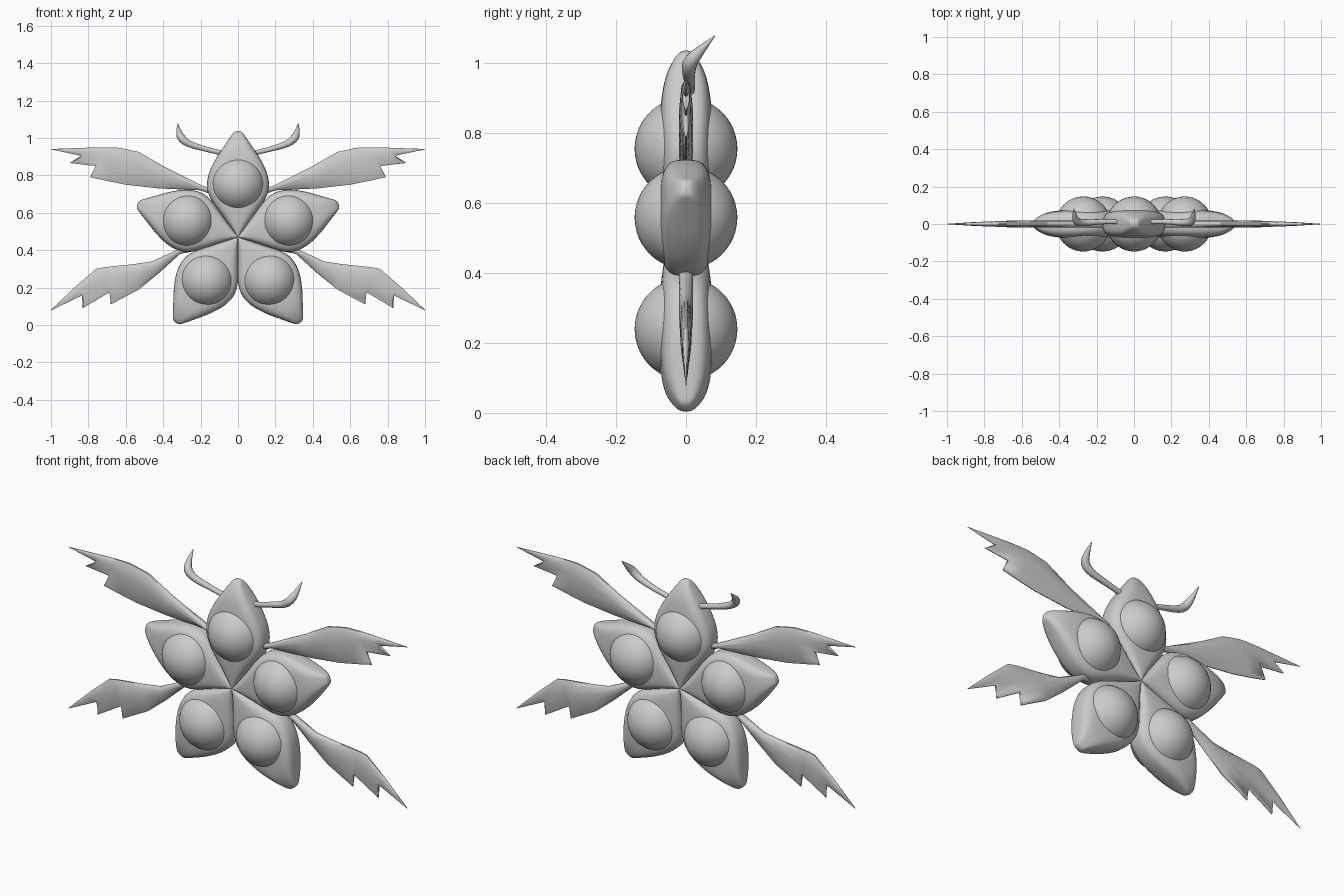
import bpy, bmesh, math
from mathutils import Matrix, Vector

cube = bpy.data.objects.get("Cube")
if cube:
    bpy.data.objects.remove(cube)

grey = bpy.data.materials.new("light grey")
grey.use_nodes = True
grey.diffuse_color = (0.6, 0.6, 0.6, 1)
grey.node_tree.nodes["Principled BSDF"].inputs["Base Color"].default_value = grey.diffuse_color


def finish(name, bm, angle=60):
    bmesh.ops.remove_doubles(bm, verts=bm.verts, dist=1e-5)
    bmesh.ops.recalc_face_normals(bm, faces=bm.faces)
    mesh = bpy.data.meshes.new(name)
    bm.to_mesh(mesh)
    bm.free()
    mesh.materials.append(grey)
    obj = bpy.data.objects.new(name, mesh)
    bpy.context.collection.objects.link(obj)
    bpy.ops.object.select_all(action='DESELECT')
    obj.select_set(True)
    bpy.context.view_layer.objects.active = obj
    bpy.ops.object.shade_smooth_by_angle(angle=math.radians(angle))
    return obj


def loft(rings):
    """Skin closed rings of points, capping both ends."""
    bm = bmesh.new()
    rows = [[bm.verts.new(p) for p in ring] for ring in rings]
    n = len(rows[0])
    for a, b in zip(rows, rows[1:]):
        for i in range(n):
            j = (i + 1) % n
            bm.faces.new((a[i], a[j], b[j], b[i]))
    bm.faces.new(rows[0])
    bm.faces.new(rows[-1])
    return bm


def spline(points, steps):
    """Catmull-Rom interpolation through tuples of any length."""
    pts = [Vector(p) for p in points]
    pts = [pts[0] * 2 - pts[1]] + pts + [pts[-1] * 2 - pts[-2]]
    out = []
    for a, b, c, d in zip(pts, pts[1:], pts[2:], pts[3:]):
        for s in range(steps):
            t = s / steps
            out.append(0.5 * (2 * b + (c - a) * t + (2 * a - 5 * b + 4 * c - d) * t * t
                              + (3 * b - a - 3 * c + d) * t ** 3))
    return out + [pts[-2]]


def power(v, e):
    return math.copysign(abs(v) ** e, v)


# Petals: distance from the hub, half width, half thickness
CENTRE = 0.47
PETAL = [(0, 0.002, 0.055), (0.1, 0.073, 0.068), (0.19, 0.138, 0.074), (0.26, 0.165, 0.075),
         (0.34, 0.156, 0.075), (0.42, 0.118, 0.071), (0.49, 0.072, 0.058),
         (0.54, 0.038, 0.035), (0.56, 0.022, 0.018), (0.566, 0.004, 0.004)]


def petal_mesh():
    rings = []
    for r, w, t in spline(PETAL, 4):
        ring = []
        for k in range(40):
            a = math.tau * k / 40
            ring.append((w * power(math.cos(a), 0.6), t * power(math.sin(a), 0.6), r))
        rings.append(ring)
    return loft(rings)


for k, place in enumerate(("top", "upper_left", "lower_left", "lower_right", "upper_right")):
    turn = Matrix.Translation((0, 0, CENTRE)) @ Matrix.Rotation(math.tau * k / 5, 4, 'Y')
    bm = petal_mesh()
    bm.transform(turn)
    finish(place + "_petal", bm)
    # Ball set through each petal
    bm = bmesh.new()
    bmesh.ops.create_uvsphere(bm, u_segments=48, v_segments=24, radius=0.147)
    bm.transform(turn @ Matrix.Translation((0, 0, 0.285)))
    finish(place + "_ball", bm)

# Wings: leading edge x z, trailing edge x z, half thickness
UPPER_WING = [(0.12, 0.72, 0.12, 0.69, 0.016), (0.19, 0.745, 0.2, 0.72, 0.02),
              (0.4, 0.85, 0.42, 0.73, 0.02), (0.53, 0.925, 0.6, 0.75, 0.02),
              (0.63, 0.947, 0.7, 0.77, 0.018), (0.68, 0.95, 0.79, 0.79, 0.016),
              (0.71, 0.95, 0.76, 0.85, 0.015), (0.74, 0.95, 0.9, 0.866, 0.013),
              (0.83, 0.947, 0.835, 0.904, 0.01), (1, 0.941, 1, 0.939, 0.001)]
LOWER_WING = [(0.15, 0.45, 0.15, 0.41, 0.016), (0.32, 0.405, 0.31, 0.38, 0.02),
              (0.46, 0.34, 0.42, 0.28, 0.02), (0.56, 0.325, 0.53, 0.19, 0.02),
              (0.66, 0.315, 0.68, 0.11, 0.018), (0.72, 0.308, 0.685, 0.176, 0.016),
              (0.76, 0.3, 0.83, 0.09, 0.013), (0.877, 0.198, 0.83, 0.16, 0.01),
              (1, 0.081, 1, 0.078, 0.001)]
# Lens section: position across the wing, share of the thickness
SECTION = [(0, 0.25), (0.1, 0.75), (0.35, 1), (0.65, 0.8), (0.9, 0.4), (1, 0.1)]
SECTION += [(f, -s) for f, s in reversed(SECTION)]


def wing(name, stations, side):
    rings = []
    for ax, az, bx, bz, t in stations:
        rings.append([(side * (ax + (bx - ax) * f), t * s, az + (bz - az) * f)
                      for f, s in SECTION])
    finish(name, loft(rings), 50)


# Antennae: x, y, z, radius
ANTENNA = [(0.08, 0.012, 0.918, 0.013), (0.17, 0.012, 0.94, 0.014), (0.26, 0.008, 0.968, 0.018),
           (0.302, 0.012, 1.0, 0.021), (0.316, 0.04, 1.035, 0.014), (0.322, 0.083, 1.078, 0.001)]


def antenna(name, side):
    path = spline(ANTENNA, 5)
    rings = []
    for i, p in enumerate(path):
        d = (path[min(i + 1, len(path) - 1)] - path[max(i - 1, 0)]).xyz.normalized()
        u = d.cross(Vector((0.6, -0.6, -0.5))).normalized()
        v = d.cross(u)
        ring = []
        for k in range(12):
            a = math.tau * k / 12
            q = p.xyz + p.w * (u * math.cos(a) + v * math.sin(a))
            ring.append((side * q.x, q.y, q.z))
        rings.append(ring)
    finish(name, loft(rings))


for place, side in (("left", 1), ("right", -1)):
    wing(place + "_upper_wing", UPPER_WING, side)
    wing(place + "_lower_wing", LOWER_WING, side)
    antenna(place + "_antenna", side)
